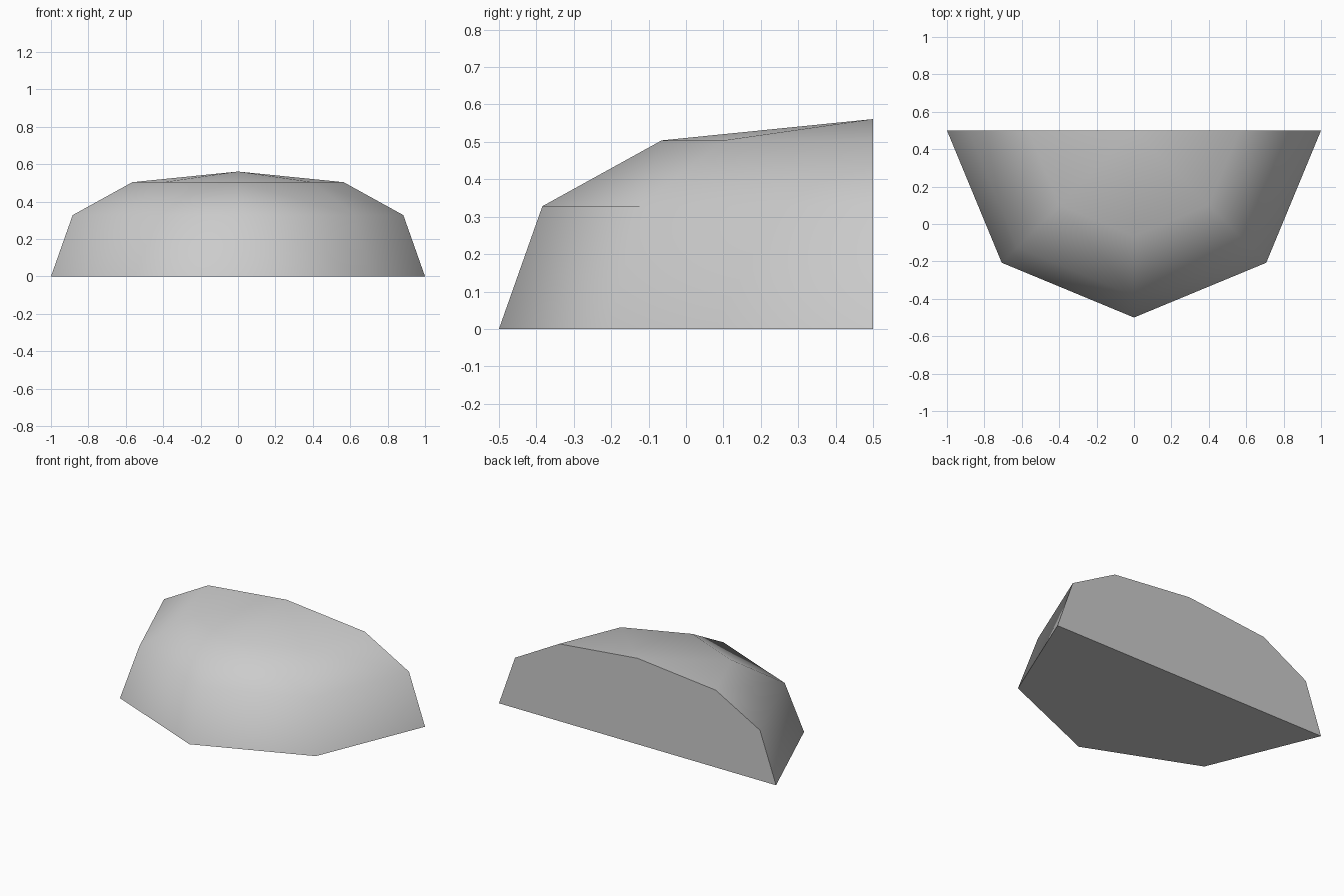
import bpy, bmesh, math
from mathutils import Vector

cube = bpy.data.objects.get("Cube")
if cube:
    bpy.data.objects.remove(cube, do_unlink=True)

# Plain grey surface
grey = bpy.data.materials.new("light_grey")
grey.use_nodes = True
color = (0.6, 0.6, 0.6, 1.0)
grey.diffuse_color = color
grey.node_tree.nodes["Principled BSDF"].inputs["Base Color"].default_value = color

BACK = 0.5  # depth of the flat back wall
PROFILE = [(1.0, 0.0), (0.884, 0.328), (0.565, 0.504), (0.0, 0.561)]  # radius, height

# Half dome: the profile swept half a turn in four facets
bm = bmesh.new()
points = [bm.verts.new((r, BACK, z)) for r, z in PROFILE]
edges = [bm.edges.new(pair) for pair in zip(points, points[1:])]
bmesh.ops.spin(bm, geom=points + edges, cent=(0, BACK, 0), axis=(0, 0, 1),
               angle=-math.pi, steps=4)
bmesh.ops.remove_doubles(bm, verts=bm.verts[:], dist=0.001)

# Flat back wall and flat underside
corners = [v for v in bm.verts if v.co.z < 0.001 and v.co.y > BACK - 0.001]
bm.edges.new(corners)
for axis in (Vector((0, 1, 0)), Vector((0, 0, -1))):
    limit = max(v.co.dot(axis) for v in bm.verts) - 0.001
    rim = [e for e in bm.edges if all(v.co.dot(axis) > limit for v in e.verts)]
    bmesh.ops.contextual_create(bm, geom=rim)
bmesh.ops.recalc_face_normals(bm, faces=bm.faces[:])

mesh = bpy.data.meshes.new("half_dome")
bm.to_mesh(mesh)
bm.free()
mesh.materials.append(grey)
dome = bpy.data.objects.new("half_dome", mesh)
bpy.context.collection.objects.link(dome)

# Smooth shell with crisp rims
bpy.ops.object.select_all(action="DESELECT")
dome.select_set(True)
bpy.context.view_layer.objects.active = dome
bpy.ops.object.shade_smooth_by_angle(angle=math.radians(52))
